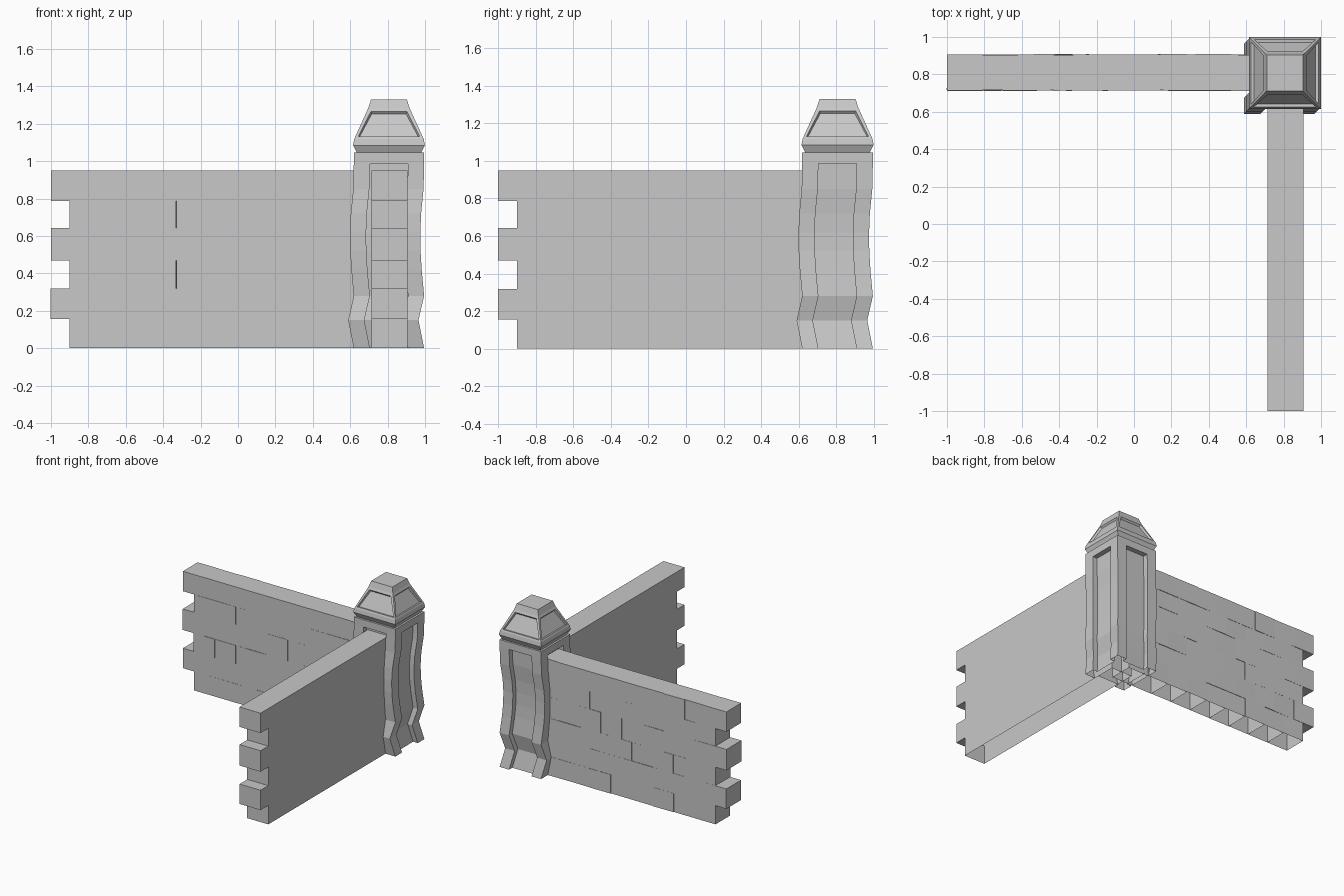
import bpy, bmesh, random
from mathutils import Matrix, Vector

random.seed(4)
if "Cube" in bpy.data.objects:
    bpy.data.objects.remove(bpy.data.objects["Cube"])

GREY = (0.58, 0.58, 0.58, 1)
stone = bpy.data.materials.new("grey_stone")
stone.use_nodes = True
stone.diffuse_color = GREY
stone.node_tree.nodes["Principled BSDF"].inputs["Base Color"].default_value = GREY

CENTRE = 0.807                                   # pillar axis, same in x and y
ROWS = [0, 0.155, 0.318, 0.47, 0.642, 0.787, 0.95]   # brick course heights
WALL_LOW, WALL_HIGH = 0.714, 0.905               # wall faces across its thickness
WALL_END = 0.82                                  # wall end buried in the pillar


def finish(bm, name):
    bmesh.ops.recalc_face_normals(bm, faces=bm.faces)
    mesh = bpy.data.meshes.new(name)
    bm.to_mesh(mesh)
    bm.free()
    mesh.materials.append(stone)
    obj = bpy.data.objects.new(name, mesh)
    bpy.context.collection.objects.link(obj)
    return obj


def loft(bm, loops):
    """Skin a stack of closed loops; returns the vertices and the bands of faces."""
    rings = [[bm.verts.new(p) for p in loop] for loop in loops]
    bands = []
    for a, b in zip(rings, rings[1:]):
        n = len(a)
        bands.append([bm.faces.new((a[i], a[(i + 1) % n], b[(i + 1) % n], b[i]))
                      for i in range(n)])
    return rings, bands


def square(half, z):
    return [(CENTRE + x * half, CENTRE + y * half, z)
            for x, y in ((-1, -1), (1, -1), (1, 1), (-1, 1))]


def end_of_row(i):
    return -1.0 if i % 2 else -0.9


# Smooth wall with a toothed end and an open underside
def plain_wall():
    bm = bmesh.new()
    outline = [(WALL_END, 0), (WALL_END, ROWS[-1])]
    for i in reversed(range(len(ROWS) - 1)):
        outline += [(end_of_row(i), ROWS[i + 1]), (end_of_row(i), ROWS[i])]
    rings, bands = loft(bm, [[(x, y, z) for y, z in outline]
                             for x in (WALL_LOW, WALL_HIGH)])
    for ring in rings:
        bm.faces.new(ring)
    bm.faces.remove(bands[0][-1])
    finish(bm, "front_wall")


# Wall of slightly uneven bricks in running bond, hollow in the lowest course
def brick_wall():
    bm = bmesh.new()
    length = 0.19
    depth = WALL_HIGH - WALL_LOW
    for row, (low, high) in enumerate(zip(ROWS, ROWS[1:])):
        x = end_of_row(row)
        while x < WALL_END - 0.08:
            centre = Vector((x + length / 2, (WALL_LOW + WALL_HIGH) / 2, (low + high) / 2))
            centre.y += random.uniform(-0.002, 0.002)
            size = (length + 0.001, depth + random.uniform(-0.003, 0.003), high - low, 1)
            turn = Matrix.Rotation(random.uniform(-0.012, 0.012), 4, 'Z')
            made = bmesh.ops.create_cube(
                bm, size=1, matrix=Matrix.Translation(centre) @ turn @ Matrix.Diagonal(size))
            if row == 0:
                under = [f for f in {f for v in made["verts"] for f in v.link_faces}
                         if f.calc_center_median().z < 0.01]
                bmesh.ops.delete(bm, geom=under, context='FACES_ONLY')
            x += length
    finish(bm, "brick_wall")


# Pillar shaft: wavy corner legs with a recessed panel on each side
def pillar_shaft():
    half, panel, recess, panel_top = 0.188, 0.102, 0.042, 0.985
    wave = [(0, 0), (0.15, -0.03), (0.28, 0), (0.42, -0.013), (0.52, -0.019),
            (0.62, -0.02), (0.72, -0.016), (0.85, -0.003), (panel_top, 0)]
    side = [(-half, -half), (-panel, -half), (-panel, recess - half),
            (panel, recess - half), (panel, -half)]
    section = []
    for quarter in range(4):
        for x, y in side:
            for _ in range(quarter):
                x, y = -y, x
            section.append((x, y))
    bm = bmesh.new()
    rings, bands = loft(bm, [[(CENTRE + x + s, CENTRE + y + s, z) for x, y in section]
                             for z, s in wave])
    bm.faces.new(rings[-1])
    finish(bm, "pillar_shaft")

    # Solid band above the panels
    bm = bmesh.new()
    rings, bands = loft(bm, [square(half, panel_top), square(half, 1.045)])
    for ring in rings:
        bm.faces.new(ring)
    finish(bm, "pillar_band")


# Tapered cap with a sunken panel in each slope
def pillar_cap():
    profile = [(0.172, 1.045), (0.192, 1.085), (0.186, 1.118), (0.110, 1.285), (0.096, 1.33)]
    bm = bmesh.new()
    rings, bands = loft(bm, [square(h, z) for h, z in profile])
    bm.faces.new(rings[0])
    bm.faces.new(rings[-1])
    bmesh.ops.recalc_face_normals(bm, faces=bm.faces)
    slopes = bands[2]
    bmesh.ops.inset_individual(bm, faces=slopes, thickness=0.025)
    bmesh.ops.inset_individual(bm, faces=slopes, thickness=0.009, depth=-0.015)
    finish(bm, "pillar_cap")


plain_wall()
brick_wall()
pillar_shaft()
pillar_cap()
